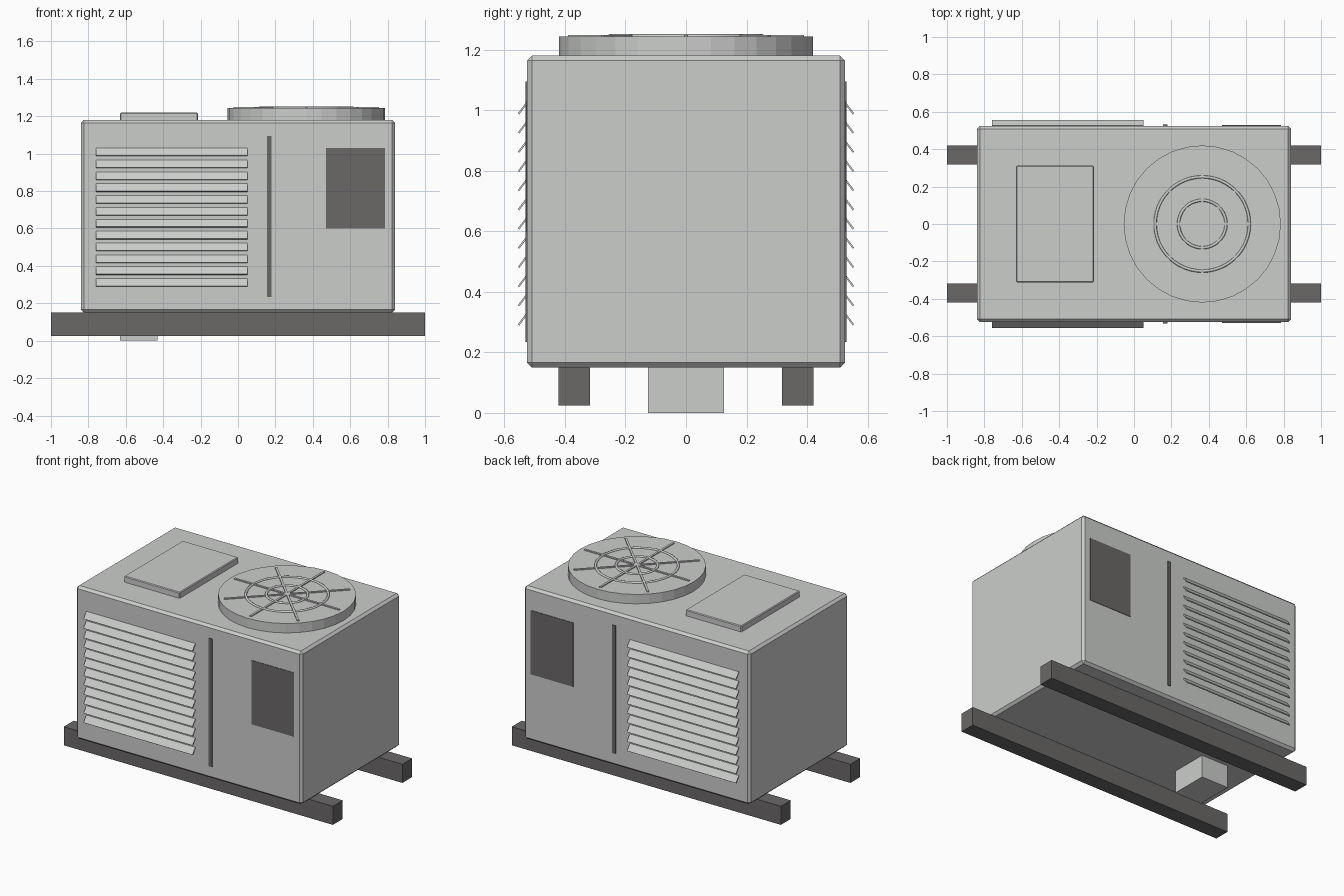
import bpy
import math
from mathutils import Vector

cube = bpy.data.objects.get("Cube")
if cube:
    bpy.data.objects.remove(cube, do_unlink=True)


def material(name, color):
    mat = bpy.data.materials.new(name)
    mat.use_nodes = True
    mat.diffuse_color = (*color, 1)
    mat.node_tree.nodes["Principled BSDF"].inputs["Base Color"].default_value = (*color, 1)
    return mat


GREY = material("light grey metal", (0.60, 0.615, 0.60))
DARK = material("dark grey", (0.145, 0.138, 0.137))


def finish(name, mat):
    ob = bpy.context.object
    ob.name = name
    ob.data.materials.append(mat)
    return ob


def box(name, low, high, mat, bevel=0):
    """Box between two corners, with optional chamfered edges."""
    low, high = Vector(low), Vector(high)
    bpy.ops.mesh.primitive_cube_add(size=1, location=(low + high) / 2)
    ob = finish(name, mat)
    ob.scale = high - low
    bpy.ops.object.transform_apply(location=False, rotation=False, scale=True)
    if bevel:
        mod = ob.modifiers.new("chamfer", "BEVEL")
        mod.width = bevel
        mod.segments = 1
    return ob


# Cabinet, roof hatch and drain box
WALL = 0.525
box("cabinet", (-0.84, -WALL, 0.15), (0.84, WALL, 1.18), GREY, 0.016)
box("roof_hatch", (-0.63, -0.312, 1.175), (-0.215, 0.312, 1.22), GREY, 0.005)
box("drain_box", (-0.63, -0.125, 0), (-0.43, 0.125, 0.16), GREY)

# Parts repeated on the front and back
for side, label in ((-1, "front"), (1, "back")):
    def wall_plate(name, x0, x1, z0, z1, depth):
        ys = sorted((side * (WALL - 0.005), side * (WALL + depth)))
        box(f"{label}_{name}", (x0, ys[0], z0), (x1, ys[1], z1), DARK)

    wall_plate("control_panel", 0.47, 0.785, 0.60, 1.03, 0.003)
    wall_plate("seam_strip", 0.154, 0.179, 0.235, 1.095, 0.006)
    box(f"{label}_skid", (-1, side * 0.369 - 0.052, 0.025),
        (1, side * 0.369 + 0.052, 0.15), DARK)

    # Sloping louvre slats, lower edge outwards
    for i in range(12):
        z = 1.008 - i * 0.0634
        slat = box(f"{label}_louvre_{i + 1}", (-0.76, -0.003, -0.025),
                   (0.05, 0.003, 0.025), GREY)
        slat.location.y = side * (WALL + 0.013)
        slat.location.z = z
        slat.rotation_euler.x = side * math.radians(37)

# Fan housing
FAN = Vector((0.365, 0, 1.243))
bpy.ops.mesh.primitive_cylinder_add(vertices=32, radius=0.42, depth=0.068,
                                    location=FAN - Vector((0, 0, 0.034)))
finish("fan_housing", GREY)

# Fan guard: crossed bars and two rings
for i in range(4):
    bar = box(f"guard_bar_{i + 1}", (-0.39, -0.007, -0.006), (0.39, 0.007, 0.006), GREY)
    bar.location = FAN
    bar.rotation_euler.z = i * math.pi / 4
for i, radius in enumerate((0.127, 0.252)):
    bpy.ops.mesh.primitive_torus_add(major_radius=radius, minor_radius=0.008,
                                     major_segments=48, minor_segments=8, location=FAN)
    finish(f"guard_ring_{i + 1}", GREY)
    bpy.ops.object.shade_smooth()
